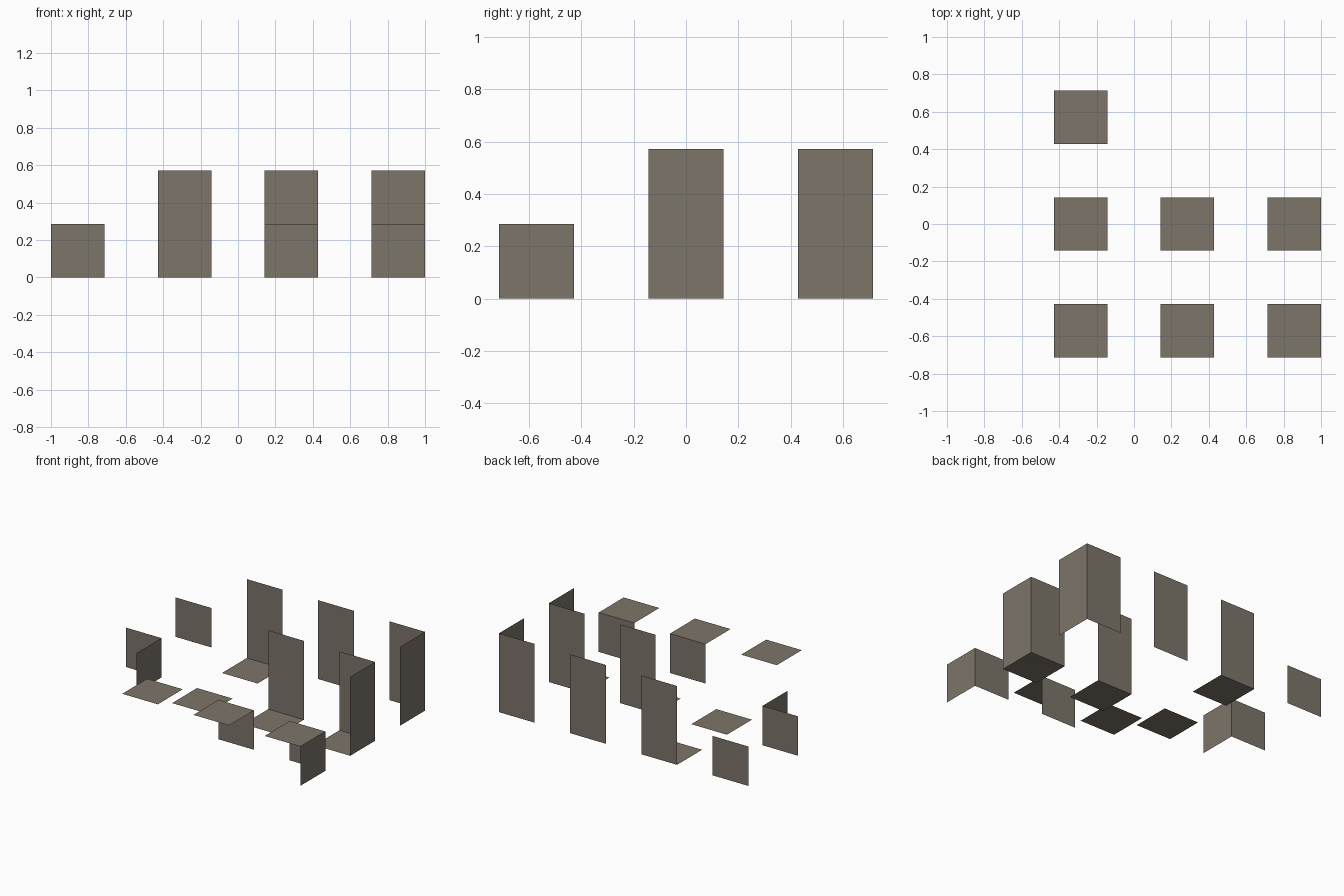
import bpy
from mathutils import Vector

if "Cube" in bpy.data.objects:
    bpy.data.objects.remove(bpy.data.objects["Cube"])

# The layout sits on a 7 x 5 x 2 cell grid
U = 2 / 7
ORIGIN = Vector((-3.5, -2.5, 0))

stone = bpy.data.materials.new("warm_grey")
stone.diffuse_color = (0.205, 0.178, 0.144, 1)
stone.use_nodes = True
stone.node_tree.nodes["Principled BSDF"].inputs["Base Color"].default_value = stone.diffuse_color

X, Y, Z = Vector((1, 0, 0)), Vector((0, 1, 0)), Vector((0, 0, 1))


def panel(name, cell, side_a, side_b):
    """Single flat panel spanned by two sides from a grid corner."""
    c = Vector(cell) + ORIGIN
    corners = [c, c + side_a, c + side_a + side_b, c + side_b]
    mesh = bpy.data.meshes.new(name)
    mesh.from_pydata([p * U for p in corners], [], [(0, 1, 2, 3)])
    mesh.materials.append(stone)
    bpy.context.collection.objects.link(bpy.data.objects.new(name, mesh))


# Tall back walls: rear row and middle row
for x, y in [(2, 5), (4, 5), (6, 5), (4, 3), (6, 3)]:
    panel("tall_wall", (x, y, 0), X, 2 * Z)

# Low walls: left column and behind the front ledges
for x, y in [(0, 3), (0, 5), (4, 1), (6, 1)]:
    panel("low_wall", (x, y, 0), X, Z)

# Side walls facing right
for x, y, h in [(7, 0, 1), (7, 2, 2), (7, 4, 2), (1, 2, 1)]:
    panel("side_wall", (x, y, 0), Y, h * Z)

# Raised ledges along the front
for x in (2, 4, 6):
    panel("raised_ledge", (x, 0, 1), X, Y)

# Floor tiles
for x, y in [(2, 2), (4, 2), (6, 2), (2, 4)]:
    panel("floor_tile", (x, y, 0), X, Y)
